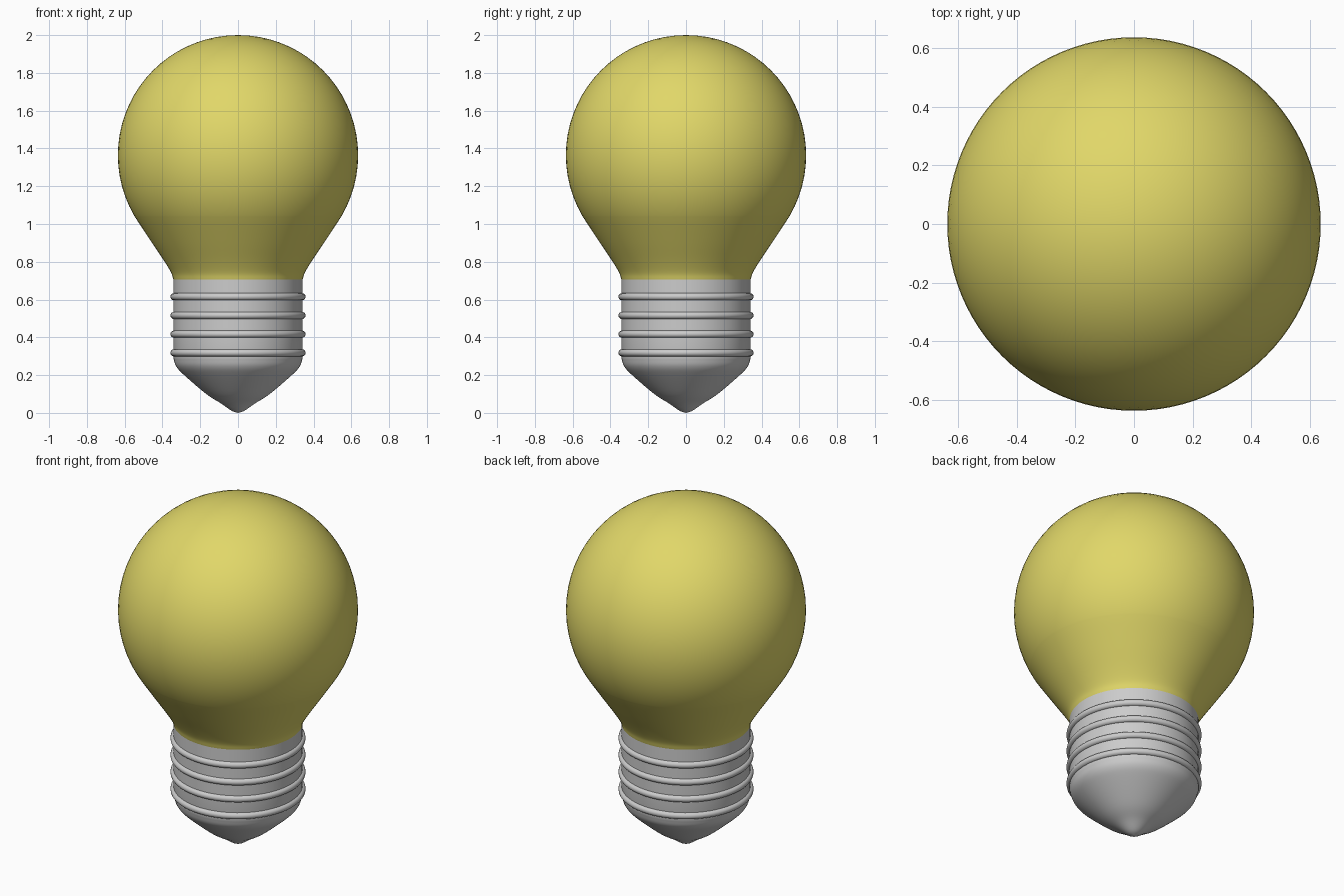
import bpy, bmesh
from math import sin, cos, pi, radians
from mathutils import Vector

if "Cube" in bpy.data.objects:
    bpy.data.objects.remove(bpy.data.objects["Cube"])

SEGMENTS = 96


def smooth_path(points, steps=5):
    """Catmull-Rom curve through (radius, z) points."""
    p = [Vector(q) for q in points]
    p = [2 * p[0] - p[1]] + p + [2 * p[-1] - p[-2]]
    out = []
    for a, b, c, d in zip(p, p[1:], p[2:], p[3:]):
        for i in range(steps):
            t = i / steps
            out.append(0.5 * (2 * b + (c - a) * t + (2 * a - 5 * b + 4 * c - d) * t**2
                              + (3 * b - a - 3 * c + d) * t**3))
    return [(max(q.x, 0), q.y) for q in out] + [points[-1]]


def lathe(name, profile, material=None):
    """Spin a (radius, z) profile around the z axis."""
    bm = bmesh.new()
    verts = [bm.verts.new((r, 0, z)) for r, z in profile]
    edges = [bm.edges.new(pair) for pair in zip(verts, verts[1:])]
    bmesh.ops.spin(bm, geom=verts + edges, axis=(0, 0, 1), cent=(0, 0, 0),
                   angle=2 * pi, steps=SEGMENTS, use_duplicate=False)
    bmesh.ops.remove_doubles(bm, verts=bm.verts, dist=1e-5)
    bmesh.ops.recalc_face_normals(bm, faces=bm.faces)
    mesh = bpy.data.meshes.new(name)
    bm.to_mesh(mesh)
    bm.free()
    mesh.shade_smooth()
    if material:
        mesh.materials.append(material)
    obj = bpy.data.objects.new(name, mesh)
    bpy.context.collection.objects.link(obj)
    return obj


yellow = bpy.data.materials.new("yellow_glass")
yellow.diffuse_color = (0.75, 0.68, 0.14, 1)
yellow.use_nodes = True
yellow.node_tree.nodes["Principled BSDF"].inputs["Base Color"].default_value = yellow.diffuse_color

# Glass: spherical top flowing into the neck
R, CZ = 0.636, 1.364
dome = [(R * cos(radians(a)), CZ + R * sin(radians(a))) for a in range(90, -36, -5)]
dome[0] = (0, CZ + R)
neck = smooth_path([dome[-2], dome[-1], (0.455, 0.90), (0.39, 0.803),
                    (0.354, 0.742), (0.342, 0.705)])
lathe("glass_bulb", dome[:-2] + neck, yellow)

# Metal base: straight sleeve, rounded shoulder, pointed contact
tip = smooth_path([(0, 0), (0.035, 0.012), (0.09, 0.05), (0.168, 0.10), (0.285, 0.20),
                   (0.327, 0.246), (0.342, 0.29)])
lathe("screw_base", tip + [(0.342, 0.45), (0.342, 0.58), (0.342, 0.708)])

# Thread ridges
for i in range(4):
    bpy.ops.mesh.primitive_torus_add(major_radius=0.339, minor_radius=0.019,
                                     major_segments=SEGMENTS, minor_segments=16,
                                     location=(0, 0, 0.318 + 0.099 * i))
    ridge = bpy.context.object
    ridge.name = f"thread_ridge_{i + 1}"
    bpy.ops.object.shade_smooth()
